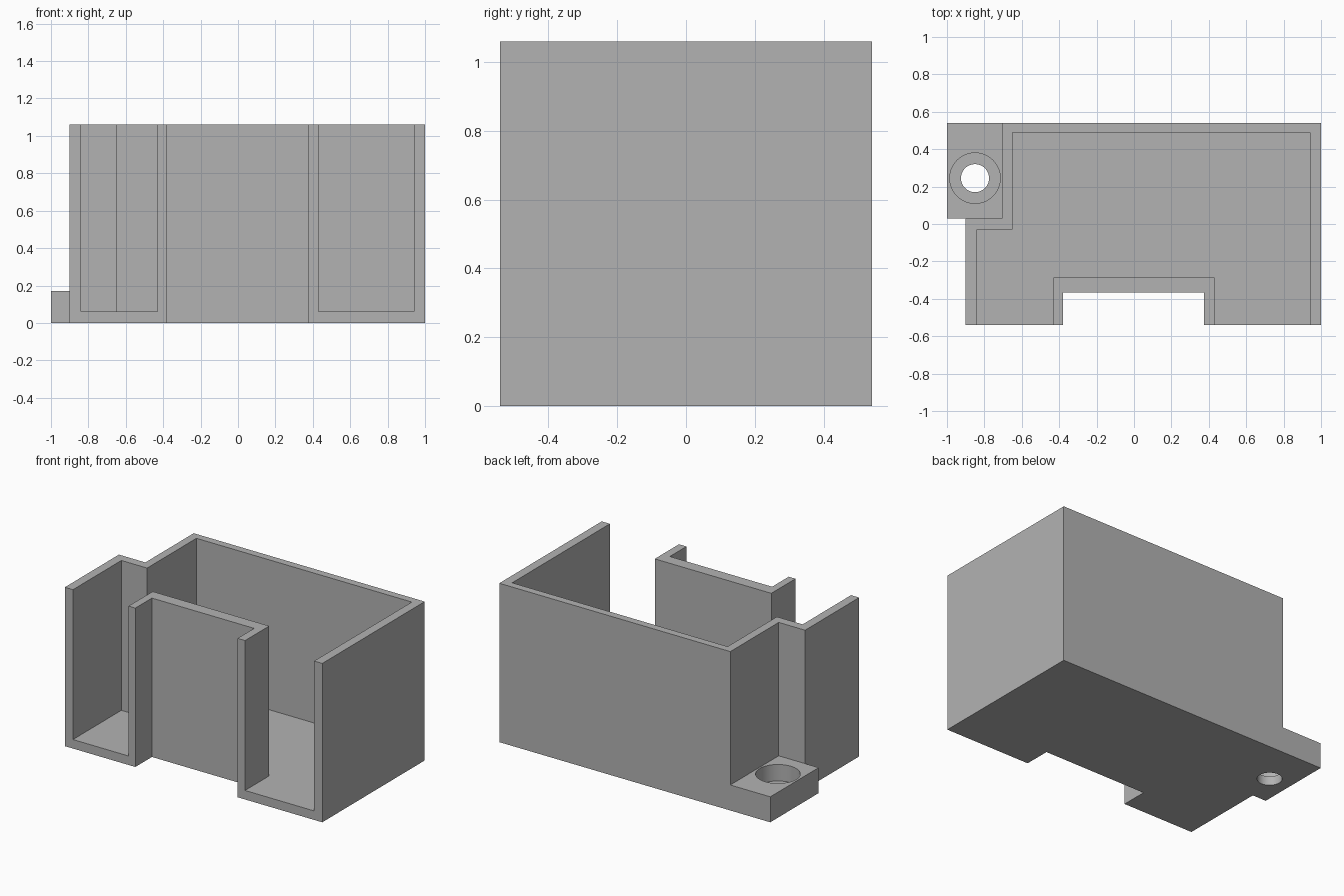
import bpy
import bmesh

cube = bpy.data.objects.get("Cube")
if cube:
    bpy.data.objects.remove(cube, do_unlink=True)

grey = bpy.data.materials.new("plain grey")
grey.use_nodes = True
colour = (0.45, 0.45, 0.45, 1)
grey.diffuse_color = colour
grey.node_tree.nodes["Principled BSDF"].inputs["Base Color"].default_value = colour

HEIGHT, FLOOR, TAB_TOP, ABOVE = 1.06, 0.06, 0.17, 1.2
BACK, FRONT = 0.54, -0.54
HOLE = (-0.85, 0.245)


def finish(name, bm):
    bmesh.ops.recalc_face_normals(bm, faces=bm.faces)
    mesh = bpy.data.meshes.new(name)
    bm.to_mesh(mesh)
    bm.free()
    mesh.materials.append(grey)
    obj = bpy.data.objects.new(name, mesh)
    bpy.context.collection.objects.link(obj)
    return obj


def prism(name, outline, z0, z1):
    """Extrude a plan outline from z0 up to z1."""
    bm = bmesh.new()
    face = bm.faces.new([bm.verts.new((x, y, z0)) for x, y in outline])
    top = bmesh.ops.extrude_face_region(bm, geom=[face])["geom"]
    verts = [v for v in top if isinstance(v, bmesh.types.BMVert)]
    bmesh.ops.translate(bm, verts=verts, vec=(0, 0, z1 - z0))
    return finish(name, bm)


def cylinder(name, radius, z0, z1):
    """Upright cylinder on the screw hole axis."""
    bm = bmesh.new()
    bmesh.ops.create_cone(bm, cap_ends=True, segments=64, radius1=radius,
                          radius2=radius, depth=z1 - z0)
    bmesh.ops.translate(bm, verts=bm.verts, vec=(*HOLE, (z0 + z1) / 2))
    return finish(name, bm)


def cut(target, cutter):
    cutter.hide_render = True
    mod = target.modifiers.new("cut", 'BOOLEAN')
    mod.operation = 'DIFFERENCE'
    mod.solver = 'EXACT'
    mod.object = cutter
    bpy.context.view_layer.objects.active = target
    bpy.ops.object.modifier_apply(modifier=mod.name)
    bpy.data.objects.remove(cutter, do_unlink=True)


# Full footprint, with front recess and side tab
case = prism("open_case", [
    (-0.9, FRONT), (-0.38, FRONT), (-0.38, -0.365), (0.375, -0.365),
    (0.375, FRONT), (1, FRONT), (1, BACK), (-1, BACK), (-1, 0.03), (-0.9, 0.03),
], 0, HEIGHT)

# Corner step that leaves only the low mounting tab
cut(case, prism("corner_cutter", [
    (-1.1, 0.03), (-0.705, 0.03), (-0.705, 0.7), (-1.1, 0.7)], TAB_TOP, ABOVE))

# Inner cavity, running out through the two front openings
cut(case, prism("cavity_cutter", [
    (-0.84, -0.7), (-0.43, -0.7), (-0.43, -0.285), (0.43, -0.285),
    (0.43, -0.7), (0.94, -0.7), (0.94, 0.49), (-0.65, 0.49),
    (-0.65, -0.03), (-0.84, -0.03)], FLOOR, ABOVE))

# Counterbored screw hole in the tab
cut(case, cylinder("counterbore_cutter", 0.135, FLOOR, 0.4))
cut(case, cylinder("hole_cutter", 0.075, -0.2, 0.4))

bpy.ops.object.select_all(action='DESELECT')
case.select_set(True)
bpy.context.view_layer.objects.active = case
bpy.ops.object.shade_smooth_by_angle(angle=0.52)
